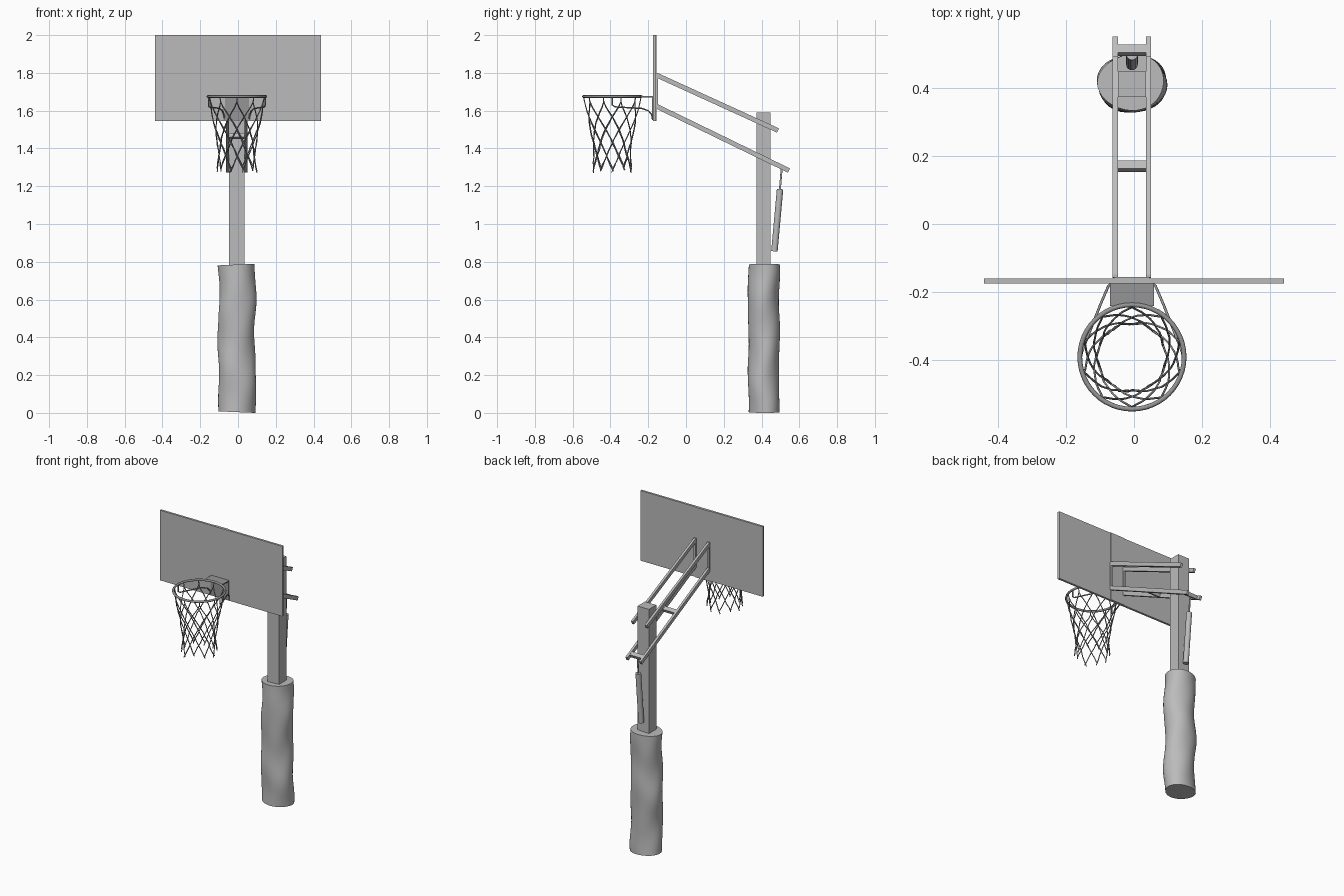
import bpy, bmesh, random
from math import sin, cos, pi, radians
from mathutils import Vector

random.seed(4)
if "Cube" in bpy.data.objects:
    bpy.data.objects.remove(bpy.data.objects["Cube"])

CX = -0.006            # centre line of pole, arms and hoop
RIM = Vector((CX, -0.39, 1.675))


def material(name, value):
    m = bpy.data.materials.new(name)
    m.use_nodes = True
    colour = (value, value, value, 1)
    m.diffuse_color = colour
    m.node_tree.nodes["Principled BSDF"].inputs["Base Color"].default_value = colour
    return m


GREY = material("light grey", 0.5)
DARK = material("dark grey", 0.3)


def box(name, lo, hi, mat=GREY):
    lo, hi = Vector(lo), Vector(hi)
    bpy.ops.mesh.primitive_cube_add(size=1, location=(lo + hi) / 2)
    ob = bpy.context.object
    ob.name = name
    ob.scale = hi - lo
    ob.data.materials.append(mat)
    return ob


def beam(name, a, b, width, depth):
    """Rectangular bar between two points in the same x plane."""
    a, b = Vector(a), Vector(b)
    ob = box(name, (-width / 2, -depth / 2, -(b - a).length / 2),
             (width / 2, depth / 2, (b - a).length / 2))
    d = b - a
    ob.location = (a + b) / 2
    ob.rotation_euler = (Vector((0, d.y, d.z)).angle(Vector((0, 0, 1))) * (-1 if d.y > 0 else 1), 0, 0)
    return ob


def rod(name, a, b, radius, sides=20):
    a, b = Vector(a), Vector(b)
    bpy.ops.mesh.primitive_cylinder_add(vertices=sides, radius=radius, depth=(b - a).length,
                                        location=(a + b) / 2)
    ob = bpy.context.object
    ob.name = name
    ob.rotation_euler = (b - a).to_track_quat('Z', 'Y').to_euler()
    ob.data.materials.append(GREY)
    bpy.ops.object.shade_smooth_by_angle()


def cords(name, paths, radius, mat):
    """Round cords along point lists, in one curve object."""
    cu = bpy.data.curves.new(name, 'CURVE')
    cu.dimensions = '3D'
    cu.bevel_depth = radius
    cu.bevel_resolution = 1
    cu.use_fill_caps = True
    for pts in paths:
        sp = cu.splines.new('POLY')
        sp.points.add(len(pts) - 1)
        for p, co in zip(sp.points, pts):
            p.co = (*co, 1)
        sp.use_smooth = True
    ob = bpy.data.objects.new(name, cu)
    cu.materials.append(mat)
    bpy.context.collection.objects.link(ob)


# Backboard with the mounting strip behind it
box("backboard", (-0.44, -0.174, 1.545), (0.44, -0.16, 2.0))
box("back_strip", (CX - 0.052, -0.16, 1.545), (CX + 0.052, -0.156, 2.0))

# Square pole
box("pole", (CX - 0.041, 0.372, 0.02), (CX + 0.041, 0.447, 1.59))

# Parallel arms on both sides of the pole
for side, label in ((1, "left"), (-1, "right")):
    x = CX + side * 0.049
    beam("upper_arm_" + label, (x, -0.153, 1.787), (x, 0.487, 1.495), 0.015, 0.025)
    beam("lower_arm_" + label, (x, -0.153, 1.622), (x, 0.545, 1.283), 0.015, 0.025)
    beam("arm_mount_" + label, (x, -0.153, 1.615), (x, -0.153, 1.8), 0.015, 0.009)

# Cross bars between the lower arms
for label, y, z in (("front", 0.17, 1.465), ("rear", 0.51, 1.3)):
    beam("cross_bar_" + label, (CX, y - 0.012, z + 0.006), (CX, y + 0.012, z - 0.006), 0.086, 0.022)

# Lift strut behind the pole
rod("strut_rod", (CX, 0.507, 1.3), (CX, 0.497, 1.18), 0.005, 12)
rod("strut_cylinder", (CX, 0.498, 1.185), (CX, 0.468, 0.855), 0.017)

# Lumpy padded sleeve around the pole foot
bm = bmesh.new()
SIDES, ROWS = 36, 26
rings = []
for j in range(ROWS + 1):
    t = j / ROWS
    ring = []
    for i in range(SIDES):
        a = 2 * pi * i / SIDES
        k = 1 + 0.03 * sin(2 * a + 9 * t) * sin(11 * t + 1) + 0.025 * sin(3 * a - 14 * t)
        ring.append(bm.verts.new((
            CX + 0.098 * k * cos(a) + 0.004 * sin(10 * t),
            0.412 + 0.082 * k * sin(a) + 0.004 * cos(13 * t),
            0.785 * t + 0.004 * (1 - cos(a)) * (1 - t) + 0.004 * t * cos(a))))
    rings.append(ring)
for low, high in zip(rings, rings[1:]):
    for i in range(SIDES):
        n = (i + 1) % SIDES
        bm.faces.new((low[i], low[n], high[n], high[i]))
bm.faces.new(rings[0][::-1])
bm.faces.new(rings[-1])
me = bpy.data.meshes.new("pole_pad")
bm.to_mesh(me)
bm.free()
pad = bpy.data.objects.new("pole_pad", me)
me.materials.append(GREY)
bpy.context.collection.objects.link(pad)
bpy.ops.object.select_all(action='DESELECT')
pad.select_set(True)
bpy.context.view_layer.objects.active = pad
bpy.ops.object.shade_smooth_by_angle(angle=radians(40))

# Hoop and its bracket
bpy.ops.mesh.primitive_torus_add(location=RIM, major_radius=0.153, minor_radius=0.007,
                                 major_segments=48, minor_segments=10)
hoop = bpy.context.object
hoop.name = "hoop"
hoop.data.materials.append(DARK)
bpy.ops.object.shade_smooth_by_angle(angle=radians(60))
box("bracket_plate", (CX - 0.064, -0.18, 1.55), (CX + 0.064, -0.174, 1.675), DARK)
box("bracket_shelf", (CX - 0.064, -0.24, 1.67), (CX + 0.064, -0.174, 1.677), DARK)

# Bent braces from the hoop sides down to the bracket
braces = []
for s in (1, -1):
    profile = ((0.150, -0.39, 1.675), (0.150, -0.39, 1.63), (0.147, -0.375, 1.62),
               (0.092, -0.235, 1.612), (0.077, -0.2, 1.6), (0.069, -0.182, 1.58),
               (0.064, -0.177, 1.553))
    braces.append([(CX + s * x, y, z) for x, y, z in profile])
cords("hoop_braces", braces, 0.004, DARK)


# Net: cords leave each hook in pairs and spiral in opposite directions
def net_radius(t):
    return 0.098 + 0.055 * max(0, 1 - t / 0.75) ** 1.2 + 0.006 * max(0, t - 0.8) / 0.2


HOOKS, STEPS = 10, 14
strands = []
for h in range(HOOKS):
    for s in (1, -1):
        end = 0.405 - random.uniform(0, 0.03)
        pts = []
        for j in range(STEPS + 1):
            t = j / STEPS
            twist = radians(92) * max(0, t - 0.1) / 0.9
            a = pi / 2 + 2 * pi * h / HOOKS + s * twist + random.uniform(-0.03, 0.03) * t
            r = net_radius(t) + random.uniform(-0.003, 0.003) * t
            pts.append((RIM.x + r * cos(a), RIM.y + r * sin(a), RIM.z - end * t))
        strands.append(pts)
cords("net", strands, 0.003, DARK)
